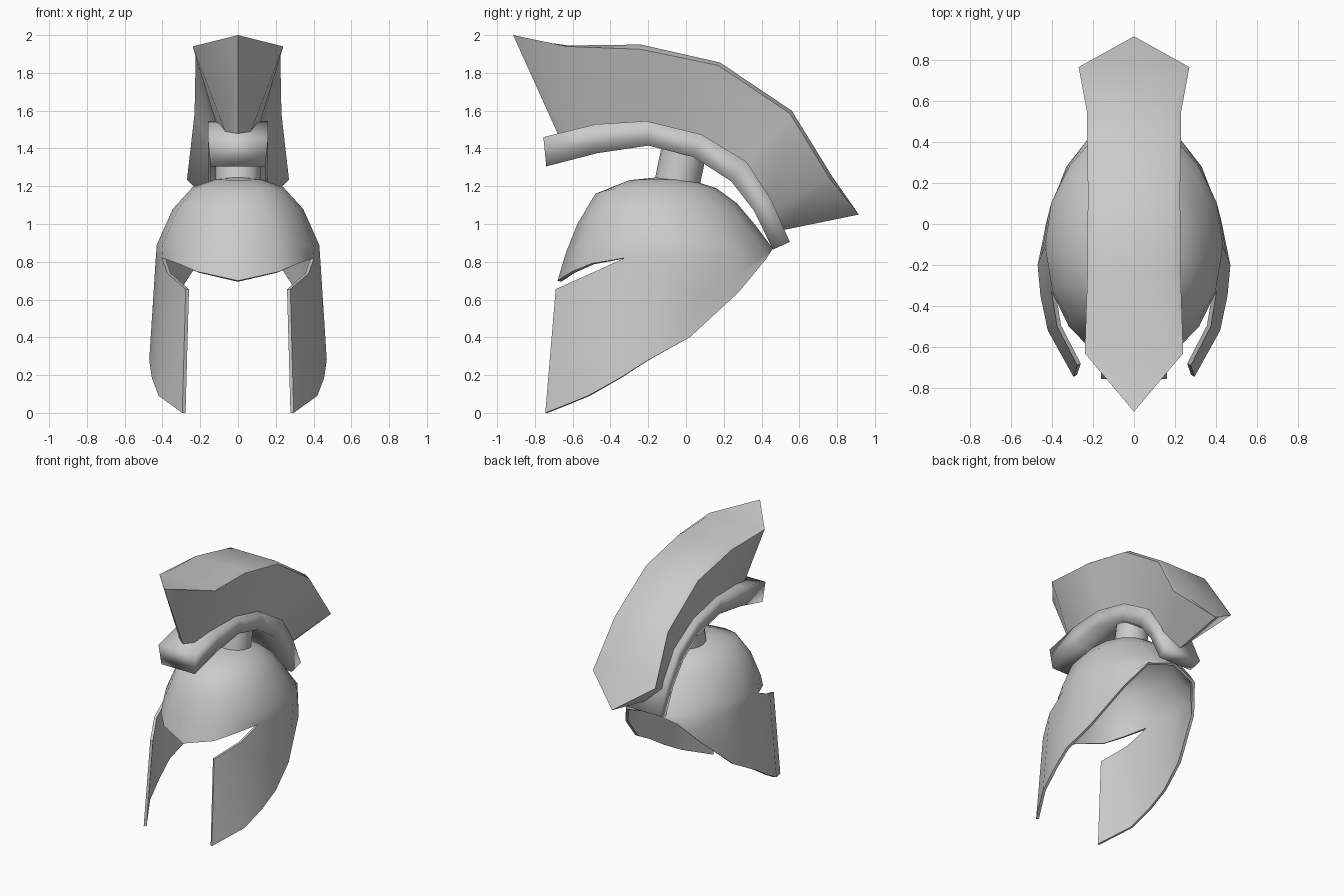
import bpy, bmesh, math
from mathutils import Vector, Matrix

if "Cube" in bpy.data.objects:
    bpy.data.objects.remove(bpy.data.objects["Cube"], do_unlink=True)

grey = bpy.data.materials.new("plain_grey")
grey.use_nodes = True
grey.diffuse_color = (0.6, 0.6, 0.6, 1)
grey.node_tree.nodes["Principled BSDF"].inputs["Base Color"].default_value = (0.6, 0.6, 0.6, 1)


def finish(name, bm, angle, outward_from=None, shell=0):
    """Turn a bmesh into a named object; mirror and thicken it when it is a shell."""
    bmesh.ops.recalc_face_normals(bm, faces=bm.faces)
    if outward_from is not None:
        side = sum(f.normal.dot(f.calc_center_median() - outward_from) * f.calc_area() for f in bm.faces)
        if side < 0:
            bmesh.ops.reverse_faces(bm, faces=bm.faces)
    mesh = bpy.data.meshes.new(name)
    bm.to_mesh(mesh)
    bm.free()
    mesh.materials.append(grey)
    ob = bpy.data.objects.new(name, mesh)
    bpy.context.collection.objects.link(ob)
    bpy.ops.object.select_all(action="DESELECT")
    ob.select_set(True)
    bpy.context.view_layer.objects.active = ob
    if shell:
        mirror = ob.modifiers.new("mirror", "MIRROR")
        mirror.use_clip = True
        solid = ob.modifiers.new("thickness", "SOLIDIFY")
        solid.thickness = shell
        solid.offset = -1
        for m in ("mirror", "thickness"):
            bpy.ops.object.modifier_apply(modifier=m)
    bpy.ops.object.shade_smooth_by_angle(angle=math.radians(angle))
    return ob


def bridge(bm, a, b):
    """Quads between two equally long rows of vertices."""
    for i in range(len(a) - 1):
        bm.faces.new((a[i], a[i + 1], b[i + 1], b[i]))


# Helmet shell: half a dome of rings, then a cheek guard hanging from its rim
bm = bmesh.new()
angles = [math.radians(d) for d in (0, 30, 47, 68, 90, 112, 134, 157, 180)]
# front y, back y, half width, then heights at front, side and back
rings = [(-.30, .05, .13, 1.232, 1.235, 1.225),
         (-.48, .16, .24, 1.16, 1.195, 1.19),
         (-.575, .27, .345, 1.0, 1.08, 1.11),
         (-.635, .37, .43, .85, .89, .99),
         (-.68, .46, .435, .70, .825, .87)]
pole = bm.verts.new((0, -.12, 1.25))
rows = []
for yf, yb, w, zf, zs, zb in rings:
    row = []
    for t in angles:
        c = math.cos(t)
        z = zs + ((zf if c > 0 else zb) - zs) * abs(c) ** 3.4
        x = 0 if t in (angles[0], angles[-1]) else w * math.sin(t)
        row.append(bm.verts.new((x, (yf + yb) / 2 - c * (yb - yf) / 2, z)))
    rows.append(row)
for i in range(len(angles) - 1):
    bm.faces.new((pole, rows[0][i], rows[0][i + 1]))
for a, b in zip(rows, rows[1:]):
    bridge(bm, a, b)

rim = rows[-1]
tops = [bm.verts.new(p) for p in ((.277, -.69, .655), (.375, -.5, .74))] + rim[3:8]
lower = [(.295, -.745, 0), (.42, -.52, .09), (.456, -.35, .185), (.47, -.2, .28),
         (.425, .02, .40), (.33, .28, .64), (.22, .42, .81)]
bottoms = [bm.verts.new(p) for p in lower]
middles = [bm.verts.new((a.co + b.co) / 2) for a, b in zip(tops, bottoms)]
bridge(bm, tops, middles)
bridge(bm, middles, bottoms)
for a, b in ((tops, middles), (middles, bottoms)):
    bm.faces.new((a[-1], rim[-1], b[-1]))
finish("helmet_shell", bm, 45, Vector((0, -.12, .7)), shell=.02)

# Crest stem: short leaning post
bm = bmesh.new()
base, tip = Vector((0, -.05, 1.2)), Vector((0, -.005, 1.42))
axis = tip - base
place = Matrix.Translation((base + tip) / 2) @ axis.to_track_quat("Z", "Y").to_matrix().to_4x4()
bmesh.ops.create_cone(bm, cap_ends=True, segments=16, radius1=.12, radius2=.12,
                      depth=axis.length, matrix=place)
finish("crest_stem", bm, 40)

# Crest holder: bent bar of rectangular section, given by upper and lower edges
bm = bmesh.new()
upper = [(-.755, 1.46), (-.48, 1.528), (-.21, 1.545), (.08, 1.475), (.32, 1.33), (.45, 1.13), (.55, .905)]
under = [(-.74, 1.305), (-.47, 1.375), (-.2, 1.415), (.04, 1.355), (.24, 1.225), (.36, 1.07), (.46, .865)]
loops = []
for (yu, zu), (yl, zl) in zip(upper, under):
    loops.append([bm.verts.new(p) for p in ((-.16, yu, zu), (.16, yu, zu), (.145, yl, zl), (-.145, yl, zl))])
for a, b in zip(loops, loops[1:]):
    bridge(bm, a + a[:1], b + b[:1])
bm.faces.new(loops[0])
bm.faces.new(loops[-1])
finish("crest_holder", bm, 100)

# Crest: pointed at both ends, flaring upward, its rim sloping in to the top
bm = bmesh.new()
# half width, y, z of the outer edge, the inner edge of the rim, and the foot
edge = [(0, -.915, 2.0), (.24, -.63, 1.94), (.227, -.24, 1.925), (.225, .17, 1.84),
        (.23, .55, 1.585), (.27, .765, 1.235), (0, .915, 1.05)]
inner = [(0, -.88, 1.98), (.215, -.62, 1.945), (.19, -.24, 1.95), (.19, .18, 1.855),
         (.193, .56, 1.6), (.228, .775, 1.25), (0, .89, 1.075)]
foot = [(0, -.68, 1.48), (.06, -.63, 1.47), (.1, -.2, 1.48), (.1, .06, 1.42),
        (.1, .28, 1.29), (.1, .43, 1.06), (0, .5, .965)]


def both_sides(points):
    """Rows of vertices for the left and right, sharing the end points."""
    left = [bm.verts.new(p) for p in points]
    right = [left[0]] + [bm.verts.new((-x, y, z)) for x, y, z in points[1:-1]] + [left[-1]]
    return left, right


lips, feet, floors = both_sides(edge), both_sides(foot), both_sides(inner)
for s in range(2):
    bridge(bm, lips[s], feet[s])
    bridge(bm, floors[s], lips[s])
for left, right in (floors, feet):
    bm.faces.new((left[0], left[1], right[1]))
    bm.faces.new((left[-1], left[-2], right[-2]))
    bridge(bm, left[1:-1], right[1:-1])
finish("crest", bm, 55)
